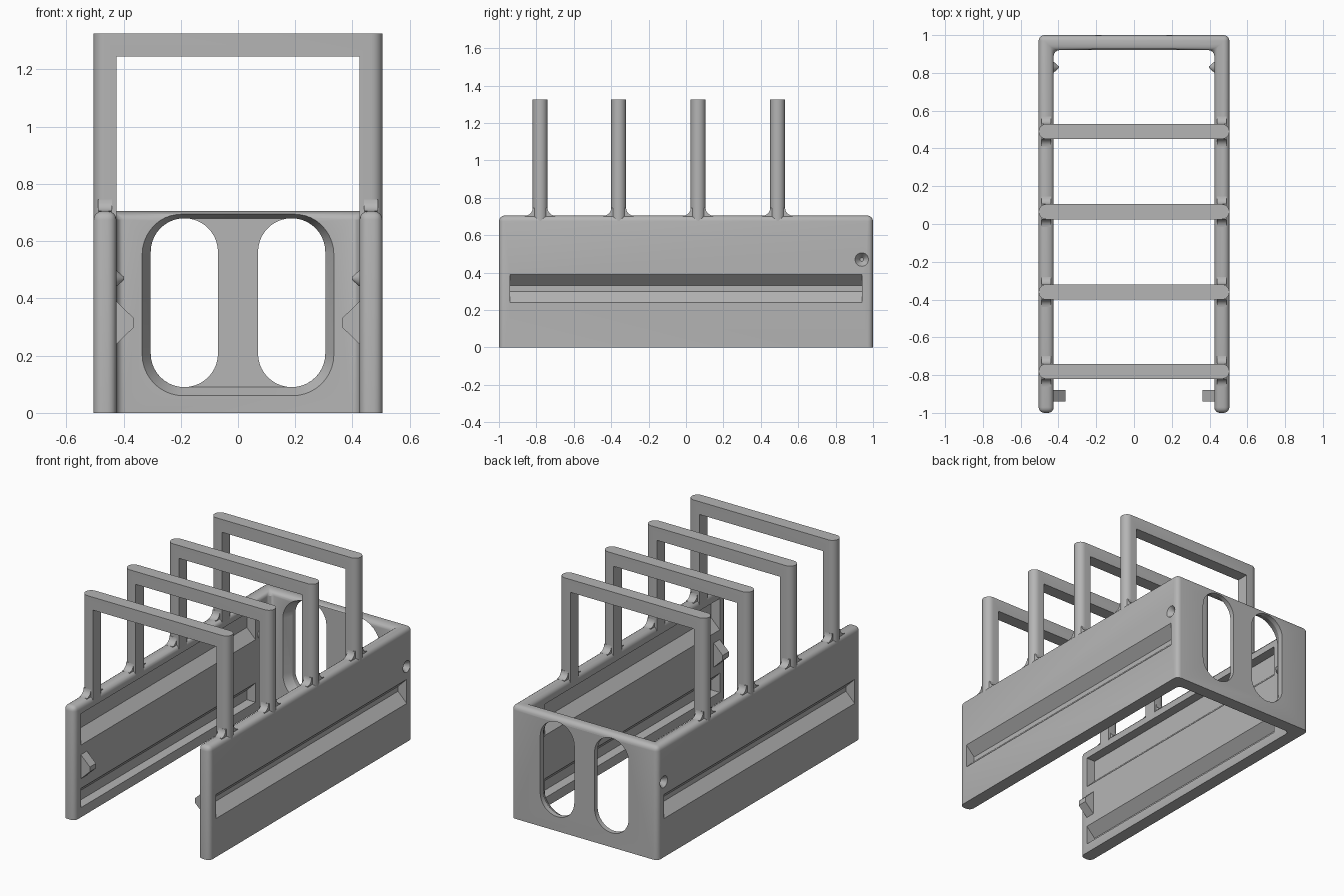
import bpy, bmesh, math

if "Cube" in bpy.data.objects:
    bpy.data.objects.remove(bpy.data.objects["Cube"])

grey = bpy.data.materials.new("plain_grey")
grey.diffuse_color = (0.46, 0.46, 0.46, 1)
grey.use_nodes = True
grey.node_tree.nodes["Principled BSDF"].inputs["Base Color"].default_value = grey.diffuse_color
W, T, H = 0.505, 0.425, 0.705      # outer half width, inner half width, wall height


def finish(bm, name):
    bmesh.ops.recalc_face_normals(bm, faces=bm.faces)
    me = bpy.data.meshes.new(name)
    bm.to_mesh(me)
    bm.free()
    ob = bpy.data.objects.new(name, me)
    bpy.context.collection.objects.link(ob)
    me.materials.append(grey)
    return ob


def prism(name, pts, a, b, plane, pts_b=None):
    """Loft a 2D outline along the axis missing from 'plane', from a to b."""
    def at(p, h):
        u, v = p
        return {"xy": (u, v, h), "xz": (u, h, v), "yz": (h, u, v)}[plane]
    bm = bmesh.new()
    lo = [bm.verts.new(at(p, a)) for p in pts]
    hi = [bm.verts.new(at(p, b)) for p in (pts_b or pts)]
    bm.faces.new(lo)
    bm.faces.new(hi)
    n = len(pts)
    for i in range(n):
        bm.faces.new((lo[i], lo[(i + 1) % n], hi[(i + 1) % n], hi[i]))
    return finish(bm, name)


def cone(name, x, y, z, r1, r2, length, side):
    """Cone along x whose narrow end points to side*x."""
    bm = bmesh.new()
    bmesh.ops.create_cone(bm, cap_ends=True, segments=24, radius1=r1, radius2=r2, depth=length)
    for v in bm.verts:
        c = v.co.copy()
        v.co = (x + side * c.z, y + c.x, z + c.y)
    return finish(bm, name)


def round_rect(x0, x1, z0, z1, r, seg=10):
    pts = []
    for cx, cz, a0 in ((x1 - r, z1 - r, 0), (x0 + r, z1 - r, 90),
                       (x0 + r, z0 + r, 180), (x1 - r, z0 + r, 270)):
        for i in range(seg + 1):
            a = math.radians(a0 + 90 * i / seg)
            p = (cx + r * math.cos(a), cz + r * math.sin(a))
            if not pts or math.dist(p, pts[-1]) > 1e-5:
                pts.append(p)
    if math.dist(pts[0], pts[-1]) < 1e-5:
        pts.pop()
    return pts


def cut(ob, cutter):
    m = ob.modifiers.new("cut", 'BOOLEAN')
    m.operation, m.solver, m.object = 'DIFFERENCE', 'EXACT', cutter
    bpy.context.view_layer.objects.active = ob
    bpy.ops.object.modifier_apply(modifier=m.name)
    bpy.data.objects.remove(cutter)


# U-shaped body, rounded everywhere except along the floor
body = prism("body", [(-W, -1), (-T, -1), (-T, 0.92), (T, 0.92),
                      (T, -1), (W, -1), (W, 1), (-W, 1)], 0, H, "xy")
bm = bmesh.new()
bm.from_mesh(body.data)
bmesh.ops.bevel(bm, geom=[e for e in bm.edges if max(v.co.z for v in e.verts) > 0.1],
                offset=0.03, segments=4, profile=0.5, affect='EDGES')
bm.to_mesh(body.data)
bm.free()

# side walls: outer guide groove, hollowed inside above and below it, locating dimple
for s in (-1, 1):
    def side_cut(pts, y0, y1):
        cut(body, prism("cutter", [(s * x, z) for x, z in pts], y0, y1, "xz"))
    side_cut([(0.515, 0.23), (0.445, 0.30), (0.445, 0.33), (0.515, 0.40)], -0.94, 0.94)
    side_cut([(0.415, 0.44), (0.485, 0.51), (0.485, 0.645), (0.415, 0.645)], -0.94, 0.78)
    side_cut([(0.415, 0.19), (0.485, 0.12), (0.485, 0.06), (0.415, 0.06)], -0.94, 0.78)
    cut(body, cone("cutter", s * 0.49, 0.94, 0.47, 0.04, 0.01, 0.04, -s))

# back wall: chamfered inner pocket and two long finger slots
cut(body, prism("cutter", round_rect(-0.341, 0.341, 0.054, 0.701, 0.15), 0.91, 0.97, "xz",
                round_rect(-0.305, 0.305, 0.09, 0.68, 0.117)))
for s in (-1, 1):
    cut(body, prism("cutter", round_rect(min(s * 0.07, s * 0.305), max(s * 0.07, s * 0.305),
                                         0.09, 0.68, 0.1174), 0.94, 1.05, "xz"))

# teeth and locating cones on the inside of the walls
for s, side in ((-1, "left"), (1, "right")):
    prism(side + "_tooth", [(s * 0.43, 0.235), (s * 0.363, 0.30), (s * 0.363, 0.33),
                            (s * 0.43, 0.395)], -0.94, -0.88, "xz")
    cone(side + "_locating_cone", s * 0.414, 0.83, 0.47, 0.033, 0.005, 0.032, -s)

# four hoops with rounded outer sides and flared feet
for k, y in enumerate((-0.78, -0.36, 0.065, 0.49)):
    hoop = prism("hoop_%d" % (k + 1), round_rect(-W, W, y - 0.04, y + 0.04, 0.04, 6),
                 0.66, 1.325, "xy")
    cut(hoop, prism("cutter", [(-T, 0.5), (T, 0.5), (T, 1.245), (-T, 1.245)],
                    y - 0.1, y + 0.1, "xz"))
    r = 0.04
    arc = [(0.04 + r - r * math.cos(a), H + r - r * math.sin(a))
           for a in (math.radians(90 * i / 6) for i in range(7))]
    foot = [(y + u, v) for u, v in arc] + [(y + 0.08, 0.69), (y - 0.08, 0.69)] \
        + [(y - u, v) for u, v in reversed(arc)]
    for s in (-1, 1):
        prism("hoop_%d_foot" % (k + 1), foot, s * 0.44, s * 0.49, "yz")

# smooth the rounded parts, keep hard edges
for ob in bpy.context.scene.objects:
    ob.select_set(True)
    bpy.context.view_layer.objects.active = ob
bpy.ops.object.shade_smooth_by_angle(angle=math.radians(30))
